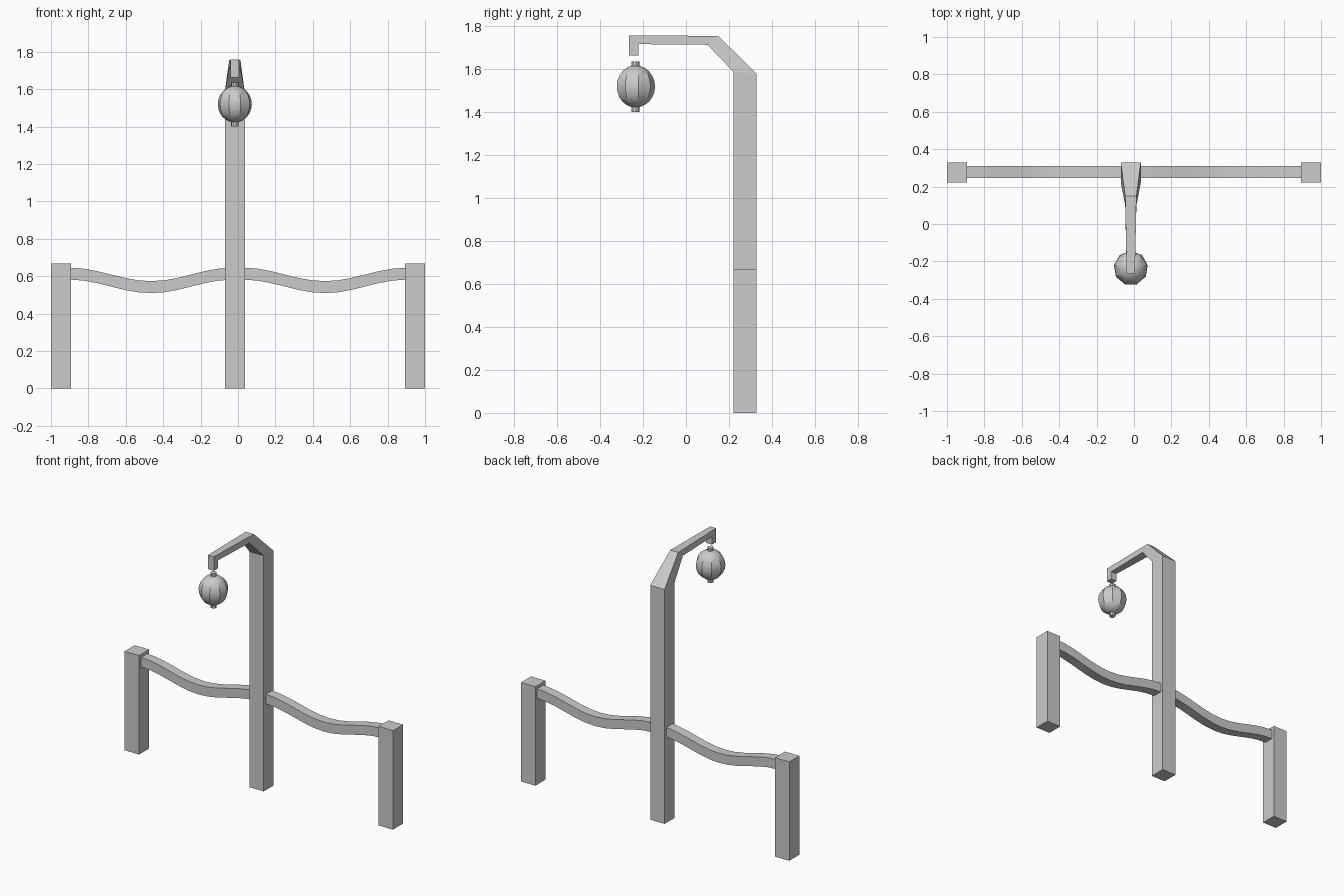
import bpy, bmesh
from math import sin, cos, pi, radians

if "Cube" in bpy.data.objects:
    bpy.data.objects.remove(bpy.data.objects["Cube"])

CX = -0.017        # centre post is slightly off the middle
PY = 0.275         # line of the fence
HALF = 0.0535      # half width of a post


def finish(name, bm, smooth=False):
    bmesh.ops.recalc_face_normals(bm, faces=bm.faces[:])
    me = bpy.data.meshes.new(name)
    bm.to_mesh(me)
    bm.free()
    ob = bpy.data.objects.new(name, me)
    bpy.context.collection.objects.link(ob)
    if smooth:
        bpy.ops.object.select_all(action='DESELECT')
        ob.select_set(True)
        bpy.context.view_layer.objects.active = ob
        bpy.ops.object.shade_smooth_by_angle(angle=radians(30))
    return ob


def loft(name, rings, smooth=False):
    """Skin a row of closed rings and cap both ends."""
    bm = bmesh.new()
    loops = [[bm.verts.new(p) for p in r] for r in rings]
    n = len(loops[0])
    for a, b in zip(loops, loops[1:]):
        for i in range(n):
            j = (i + 1) % n
            bm.faces.new((a[i], a[j], b[j], b[i]))
    bm.faces.new(loops[0])
    bm.faces.new(loops[-1])
    return finish(name, bm, smooth)


def square(x, z):
    return [(x + sx * HALF, PY + sy * HALF, z)
            for sx, sy in ((-1, -1), (1, -1), (1, 1), (-1, 1))]


def ring(r, z, n, y=-0.236):
    # one flat panel faces the front
    return [(CX + r * cos(-pi / 2 + (i + 0.5) * 2 * pi / n),
             y + r * sin(-pi / 2 + (i + 0.5) * 2 * pi / n), z) for i in range(n)]


# short end posts
for side, label in ((-1, "left"), (1, "right")):
    loft(label + "_post", [square(side * (1 - HALF), z) for z in (0, 0.667)])

# tall post bending into a tapered arm with a hooked tip: outer yz, inner yz, half width
sections = [((PY + HALF, 0), (PY - HALF, 0), HALF),
            ((PY + HALF, 1.58), (PY - HALF, 1.588), HALF),
            ((0.15, 1.755), (0.10, 1.714), 0.030),
            ((-0.265, 1.758), (-0.222, 1.717), 0.022),
            ((-0.265, 1.664), (-0.222, 1.664), 0.022)]
loft("lamp_post", [[(CX - w, *o), (CX + w, *o), (CX + w, *i), (CX - w, *i)]
                   for o, i, w in sections])

# sagging rails, mirrored about x = 0
X0, X1, STEPS = 0.03, 0.90, 12
for side, label in ((-1, "left"), (1, "right")):
    rings = []
    for k in range(STEPS + 1):
        t = k / STEPS
        x = side * (X0 + (X1 - X0) * t)
        z = 0.578 + 0.036 * cos(2 * pi * t)
        rings.append([(x, y, z + dz) for y, dz in
                      ((0.245, -0.032), (0.31, -0.032), (0.31, 0.032), (0.245, 0.032))])
    loft(label + "_rail", rings, True)

# nine-panelled lantern body
angles = [pi * (0.07 + 0.86 * k / 10) for k in range(11)]
loft("lantern", [ring(0.092 * sin(a), 1.52 - 0.098 * cos(a), 9) for a in angles], True)

# lantern caps
loft("lantern_top_cap", [ring(0.02, z, 9) for z in (1.60, 1.636)])
loft("lantern_bottom_cap", [ring(0.02, z, 9) for z in (1.402, 1.44)])
